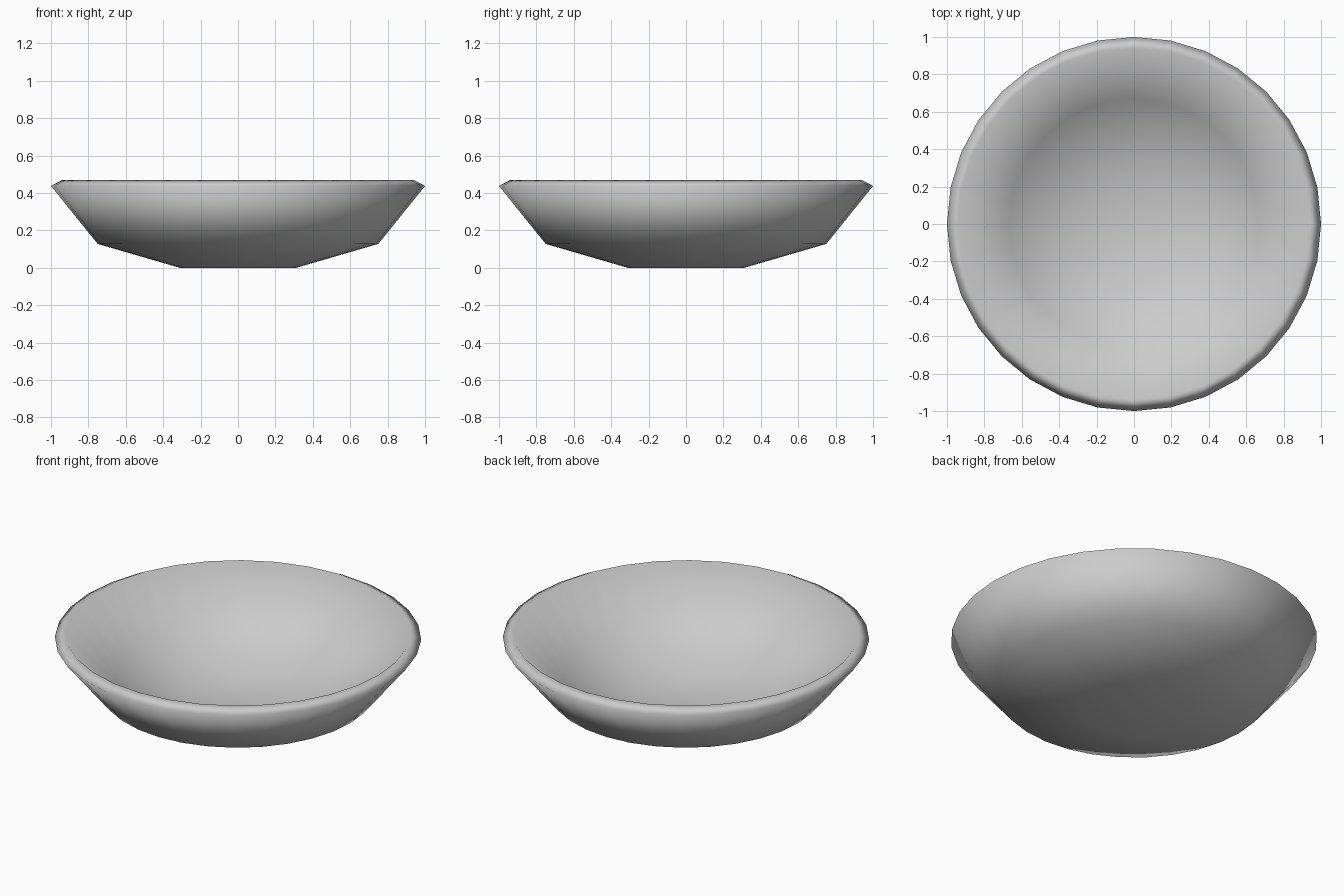
import bpy, bmesh
from math import cos, sin, tau

if "Cube" in bpy.data.objects:
    bpy.data.objects.remove(bpy.data.objects["Cube"])

SEGMENTS = 32

# Wall cross-section (radius, height): outer base up to the rim, then down inside
profile = [(0.31, 0.0), (0.75, 0.128), (1.0, 0.438),
           (0.94, 0.47), (0.67, 0.205), (0.28, 0.055)]

bm = bmesh.new()
rings = [[bm.verts.new((r * cos(tau * i / SEGMENTS), r * sin(tau * i / SEGMENTS), z))
          for i in range(SEGMENTS)] for r, z in profile]

# Walls between neighbouring rings
for a, b in zip(rings, rings[1:]):
    for i in range(SEGMENTS):
        j = (i + 1) % SEGMENTS
        bm.faces.new((a[i], a[j], b[j], b[i]))

# Flat underside and inner floor
bm.faces.new(rings[0][::-1])
bm.faces.new(rings[-1])
bmesh.ops.recalc_face_normals(bm, faces=bm.faces)
for f in bm.faces:
    f.smooth = True

mesh = bpy.data.meshes.new("bowl")
bm.to_mesh(mesh)
bm.free()
bowl = bpy.data.objects.new("bowl", mesh)
bpy.context.collection.objects.link(bowl)
